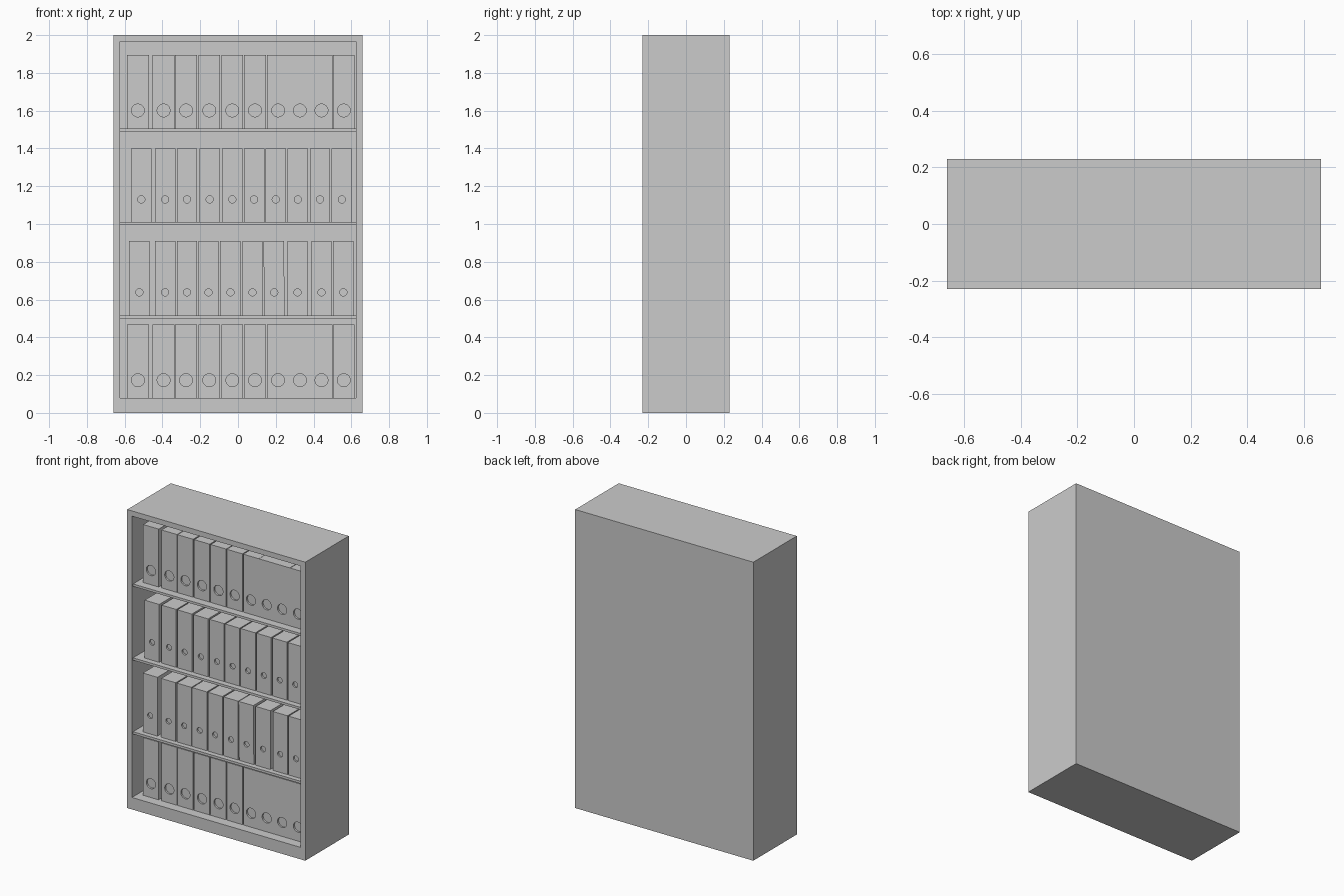
import bpy, bmesh, math
from mathutils import Matrix, Vector

cube = bpy.data.objects.get("Cube")
if cube:
    bpy.data.objects.remove(cube, do_unlink=True)

grey = bpy.data.materials.new("plain grey")
grey.use_nodes = True
grey.diffuse_color = (0.6, 0.6, 0.6, 1)
grey.node_tree.nodes["Principled BSDF"].inputs["Base Color"].default_value = (0.6, 0.6, 0.6, 1)

W, D, H = 1.32, 0.46, 2.0       # cabinet size
IN_X, FRONT, BACK = 0.625, -D / 2, 0.2
FLOOR, CEIL = 0.08, 1.965


def finish(name, bm):
    bmesh.ops.recalc_face_normals(bm, faces=bm.faces)
    mesh = bpy.data.meshes.new(name)
    bm.to_mesh(mesh)
    bm.free()
    mesh.materials.append(grey)
    obj = bpy.data.objects.new(name, mesh)
    bpy.context.collection.objects.link(obj)
    return obj


def add_box(bm, lo, hi):
    lo, hi = Vector(lo), Vector(hi)
    m = Matrix.Translation((lo + hi) / 2) @ Matrix.Diagonal((hi - lo).to_4d())
    return bmesh.ops.create_cube(bm, size=1, matrix=m)["verts"]


# Cabinet: a block whose front is inset unevenly and pushed back
bm = bmesh.new()
add_box(bm, (-W / 2, FRONT, 0), (W / 2, D / 2, H))
bm.faces.ensure_lookup_table()
front = min(bm.faces, key=lambda f: f.calc_center_median().y)
bmesh.ops.inset_region(bm, faces=[front], thickness=0.02)
for v in front.verts:
    v.co.x = math.copysign(IN_X, v.co.x)
    v.co.z = CEIL if v.co.z > 1 else FLOOR
pushed = bmesh.ops.extrude_face_region(bm, geom=[front])["geom"]
for v in pushed:
    if isinstance(v, bmesh.types.BMVert):
        v.co.y = BACK
if front.is_valid:
    bmesh.ops.delete(bm, geom=[front], context='FACES_ONLY')
finish("cabinet", bm)

# Shelves
for i, z in enumerate((0.5, 0.995, 1.49)):
    bm = bmesh.new()
    add_box(bm, (-IN_X, FRONT + 0.012, z), (IN_X, BACK, z + 0.016))
    finish(f"shelf_{i + 1}", bm)


def binder(name, x, z, y, width, height, hole_z, radius, yaw, roll):
    """Box file with a finger hole sunk into its spine."""
    depth, hw = 0.32, width / 2
    bm = bmesh.new()
    add_box(bm, (-hw, 0, 0), (hw, depth, height))
    spine = min(bm.faces, key=lambda f: f.calc_center_median().y)
    corners = sorted(spine.verts, key=lambda v: math.atan2(v.co.z - height / 2, v.co.x))
    bmesh.ops.delete(bm, geom=[spine], context='FACES_ONLY')
    # Spine face around the circular hole
    n = 24
    rings = [[bm.verts.new((radius * math.cos(a), d, hole_z + radius * math.sin(a)))
              for a in (math.tau * (k + 0.5) / n - math.pi for k in range(n))]
             for d in (0, 0.012)]
    q = n // 4
    for c in range(4):
        arc = rings[0][c * q:(c + 1) * q + 1]
        if c == 3:
            arc = arc + [rings[0][0]]
        for a, b in zip(arc, arc[1:]):
            bm.faces.new((corners[c], a, b))
        bm.faces.new((corners[c], arc[-1], corners[(c + 1) % 4]))
    for k in range(n):
        j = (k + 1) % n
        bm.faces.new((rings[0][k], rings[0][j], rings[1][j], rings[1][k]))
    bm.faces.new(rings[1])
    obj = finish(name, bm)
    obj.location = (x, y, z)
    obj.rotation_euler = (0, math.radians(roll), math.radians(yaw))


# Two kinds of binder row: big finger holes and small finger holes
BIG = (-.53, -.394, -.275, -.152, -.03, .09, .212, .328, .442, .56)
MID = (-.512, -.386, -.27, -.15, -.03, .085, .2, .317, .434, .55)
LOW = (-.522, -.386, -.27, -.156, -.04, .077, .193, .315, .442, .558)
rows = (("bottom", BIG, 0.08, -0.165, 0.115, 0.387, 0.093, 0.034),
        ("lower", LOW, 0.516, -0.185, 0.108, 0.394, 0.122, 0.019),
        ("upper", MID, 1.011, -0.18, 0.108, 0.388, 0.119, 0.019),
        ("top", BIG, 1.506, -0.165, 0.115, 0.388, 0.095, 0.034))
for row, xs, z, y, width, height, hole_z, radius in rows:
    for i, x in enumerate(xs):
        leaning = row == "lower" and i == 6
        binder(f"{row}_binder_{i + 1}", x, z, y, width, height, hole_z, radius,
               0, -0.6 if leaning else 0)
